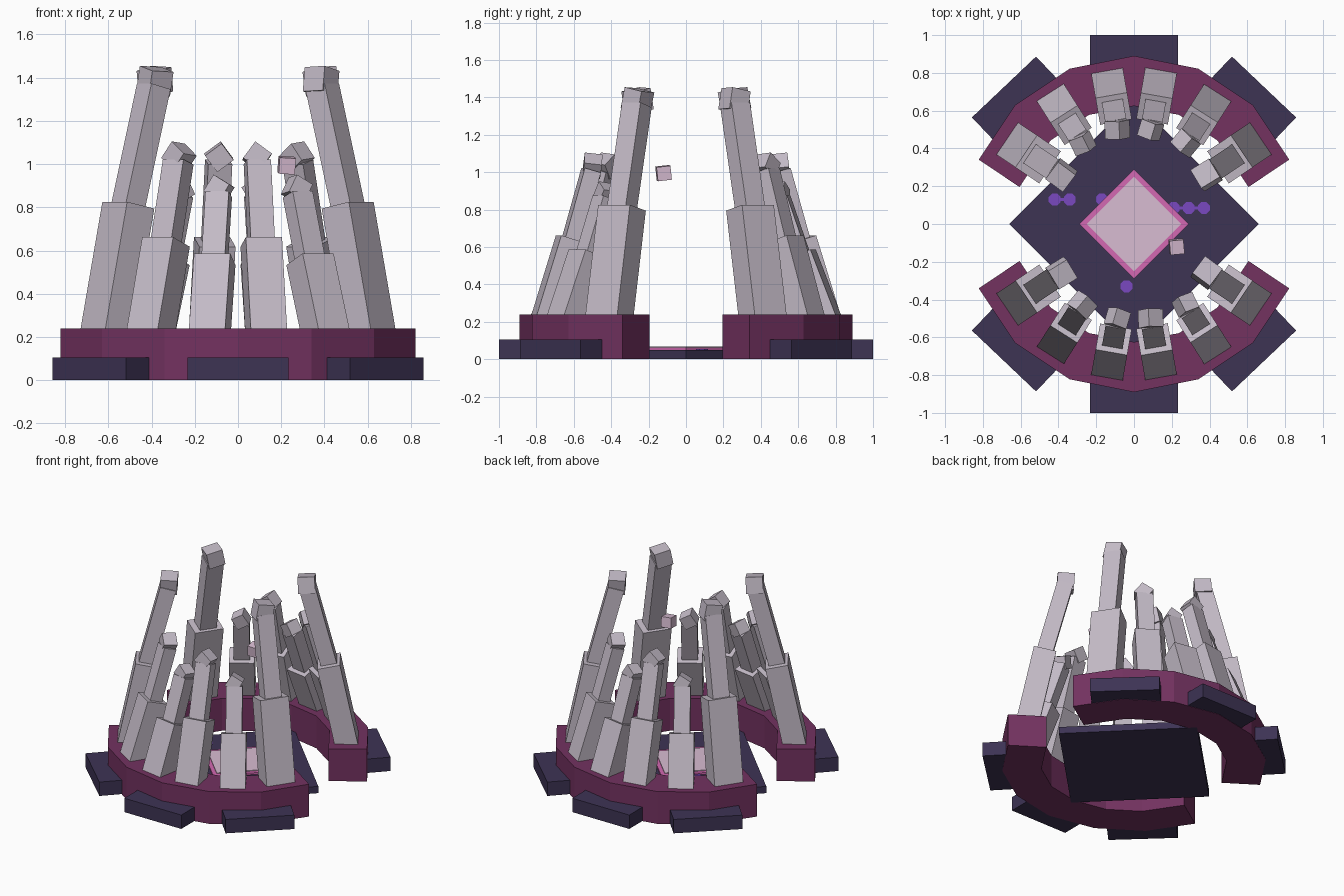
import bpy
from math import cos, sin, radians, pi
from mathutils import Matrix, Vector

cube = bpy.data.objects.get("Cube")
if cube:
    bpy.data.objects.remove(cube, do_unlink=True)


def material(name, rgb):
    linear = [((c / 255 + 0.055) / 1.055) ** 2.4 for c in rgb] + [1]
    m = bpy.data.materials.new(name)
    m.use_nodes = True
    m.diffuse_color = linear
    m.node_tree.nodes["Principled BSDF"].inputs["Base Color"].default_value = linear
    return m


STONE = material("pale stone", (196, 187, 199))
PLUM = material("plum", (115, 50, 96))
NIGHT = material("dark indigo", (61, 51, 84))
PINK = material("bright pink", (212, 104, 178))
BLUSH = material("pale blush", (216, 188, 210))
VIOLET = material("violet", (122, 72, 192))


def polar(r, degrees):
    return Vector((r * cos(radians(degrees)), r * sin(radians(degrees))))


def add_mesh(name, verts, faces, mat):
    mesh = bpy.data.meshes.new(name)
    mesh.from_pydata(verts, [], faces)
    mesh.materials.append(mat)
    obj = bpy.data.objects.new(name, mesh)
    bpy.context.collection.objects.link(obj)
    return obj


def prism(name, outline, z0, z1, mat, quads=None):
    """Extrude a counter-clockwise outline; quads optionally splits the caps."""
    n = len(outline)
    verts = [(p[0], p[1], z) for z in (z0, z1) for p in outline]
    caps = quads or [list(range(n))]
    faces = [[i + n for i in c] for c in caps] + [c[::-1] for c in caps]
    faces += [[i, (i + 1) % n, (i + 1) % n + n, i + n] for i in range(n)]
    return add_mesh(name, verts, faces, mat)


def box(name, matrix, size, mat):
    """Box centred on the origin of the given matrix."""
    x, y, z = (s / 2 for s in size)
    verts = [matrix @ Vector(v) for v in
             [(a, b, c) for c in (-z, z) for a, b in ((-x, -y), (x, -y), (x, y), (-x, y))]]
    faces = [(3, 2, 1, 0), (4, 5, 6, 7)]
    faces += [(i, (i + 1) % 4, (i + 1) % 4 + 4, i + 4) for i in range(4)]
    return add_mesh(name, verts, faces, mat)


def diamond(r):
    return [polar(r, a) for a in (0, 90, 180, 270)]


def frame(a, b, degrees):
    """Orientation whose z runs from a to b and whose x is tangent to the ring."""
    z = (b - a).normalized()
    x = Vector((-sin(radians(degrees)), cos(radians(degrees)), 0))
    return Matrix((x, z.cross(x), z)).transposed().to_4x4()


def ring_point(r, z, degrees):
    p = polar(r, degrees)
    return Vector((p.x, p.y, z))


# Pillar profiles: base, shoulder and top as (radius, height), then sizes
TALL = dict(path=((.73, .24), (.612, .81), (.47, 1.36)),
            low=(.205, .155), high=(.12, .11), tip=.115, roll=12)
MEDIUM = dict(path=((.745, .24), (.62, .64), (.515, 1.01)),
              low=(.17, .15), high=(.113, .09), tip=.095, roll=38)
SHORT = dict(path=((.745, .24), (.62, .56), (.515, .86)),
             low=(.17, .15), high=(.11, .09), tip=.09, roll=32)


def pillar(name, kind, degrees):
    base, shoulder, top = (ring_point(r, z, degrees) for r, z in kind["path"])
    low_start = base - (shoulder - base) * .15
    high_start = shoulder - (top - shoulder) * .15
    for part, a, b, size in (("base", low_start, shoulder, kind["low"]),
                             ("shaft", high_start, top, kind["high"])):
        m = Matrix.Translation((a + b) / 2) @ frame(a, b, degrees)
        box(f"{name}_{part}", m, (*size, (b - a).length), STONE)
    # Tumbled cube capping the shaft
    direction = (top - shoulder).normalized()
    m = Matrix.Translation(top + direction * .025) @ frame(shoulder, top, degrees)
    m = m @ Matrix.Rotation(radians(kind["roll"]), 4, "Y") @ Matrix.Rotation(radians(12), 4, "X")
    box(f"{name}_cap", m, (kind["tip"],) * 3, STONE)


# Each half is the other turned half a circle
for side, turn in (("back", 0), ("front", 180)):
    # Faceted ring half with square-cut ends
    steps = [22.5 * i for i in range(1, 8)]
    outer = [polar(.89, a + turn) for a in steps]
    inner = [polar(.625, a + turn) for a in steps]
    inner[0] = outer[0] - polar(.26, 33.75 + turn)
    inner[-1] = outer[-1] - polar(.26, 146.25 + turn)
    n = len(steps)
    quads = [[i, i + 1, 2 * n - 2 - i, 2 * n - 1 - i] for i in range(n - 1)]
    prism(f"{side}_ring", outer + inner[::-1], 0, .24, PLUM, quads)

    # Dark footing slabs
    for i, a in enumerate((46.5, 90, 133.5)):
        m = Matrix.Rotation(radians(a + turn), 4, "Z") @ Matrix.Translation((.92, 0, .0535))
        box(f"{side}_footing_{i + 1}", m, (.16, .468, .103), NIGHT)

    # Leaning pillars
    layout = zip((34, 57.5, 80, 100, 122.5, 146),
                 (TALL, MEDIUM, SHORT, MEDIUM, SHORT, TALL))
    for i, (a, kind) in enumerate(layout):
        pillar(f"{side}_pillar_{i + 1}", kind, a + turn)

# Central floor and altar tile
prism("floor", diamond(.66), 0, .05, NIGHT)
prism("tile_border", diamond(.29), .05, .063, PINK)
prism("tile", diamond(.25), .063, .069, BLUSH)

# Violet inlaid dots and the bars joining them
dots = ((-.42, .13), (-.34, .13), (-.17, .13), (.21, .085), (.29, .085), (.37, .085), (-.04, -.33))
for i, (x, y) in enumerate(dots):
    outline = [Vector((x, y)) + polar(.034, 45 * k + 22.5) for k in range(8)]
    prism(f"floor_dot_{i + 1}", outline, .05, .054, VIOLET)
for i, (x, y, length) in enumerate(((-.38, .13, .08), (.29, .085, .16))):
    box(f"floor_bar_{i + 1}", Matrix.Translation((x, y, .0515)), (length, .014, .003), VIOLET)

# Floating cube
spin = Matrix.Rotation(radians(6), 4, "X") @ Matrix.Rotation(radians(4), 4, "Y") @ Matrix.Rotation(radians(5), 4, "Z")
box("floating_cube", Matrix.Translation((.225, -.12, .995)) @ spin, (.075,) * 3, BLUSH)
